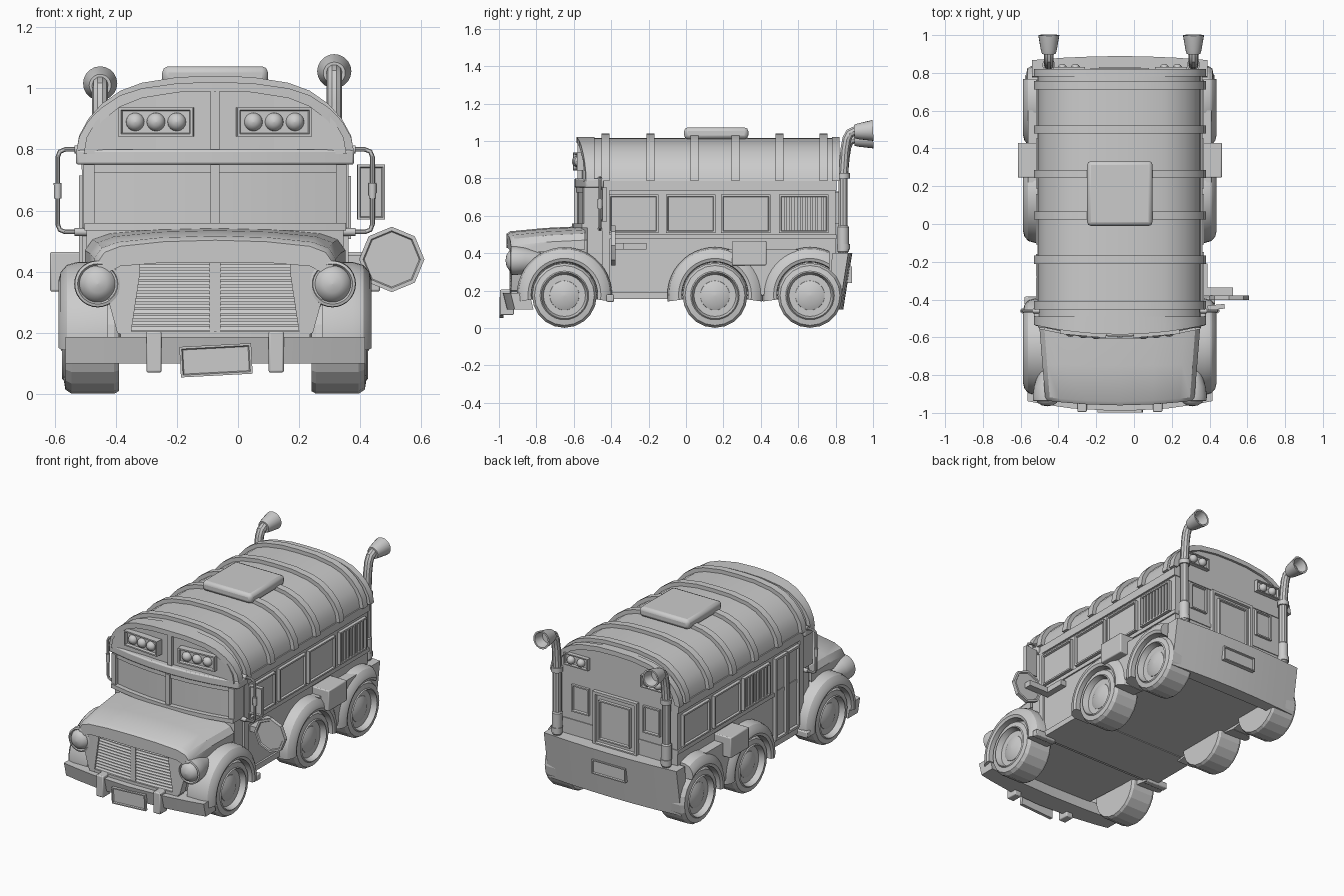
import bpy, bmesh, math
from mathutils import Matrix, Vector

if "Cube" in bpy.data.objects:
    bpy.data.objects.remove(bpy.data.objects["Cube"])

XC = -0.075          # body centre line
SIDES = (-1, 1)


def finish(name, bm, bevel=0, smooth=True):
    bmesh.ops.remove_doubles(bm, verts=bm.verts, dist=1e-5)
    bmesh.ops.recalc_face_normals(bm, faces=bm.faces)
    me = bpy.data.meshes.new(name)
    bm.to_mesh(me)
    bm.free()
    ob = bpy.data.objects.new(name, me)
    bpy.context.collection.objects.link(ob)
    ob.location.x = XC
    if bevel:
        m = ob.modifiers.new("bevel", 'BEVEL')
        m.width, m.segments = bevel, 2
    if smooth:
        bpy.ops.object.select_all(action='DESELECT')
        ob.select_set(True)
        bpy.context.view_layer.objects.active = ob
        bpy.ops.object.shade_smooth_by_angle(angle=math.radians(32))
    return ob


def grid(name, rings, bevel=0, smooth=True, cut_y=None):
    """Skin a list of equal-length closed vertex rings; optionally trim behind cut_y."""
    bm = bmesh.new()
    vs = [[bm.verts.new(p) for p in r] for r in rings]
    n = len(rings[0])
    for a, b in zip(vs, vs[1:]):
        for i in range(n):
            j = (i + 1) % n
            bm.faces.new((a[i], a[j], b[j], b[i]))
    bm.faces.new(vs[0])
    bm.faces.new(vs[-1])
    if cut_y is not None:
        bmesh.ops.bisect_plane(bm, geom=bm.verts[:] + bm.edges[:] + bm.faces[:], plane_co=(0, cut_y, 0),
                               plane_no=(0, 1, 0), clear_outer=True)
        bmesh.ops.holes_fill(bm, edges=[e for e in bm.edges if e.is_boundary], sides=0)
    return finish(name, bm, bevel, smooth)


def box(name, x, y, z, bevel=0):
    x, y, z = sorted(x), sorted(y), sorted(z)
    return grid(name, [[(x[0], y[0], h), (x[1], y[0], h), (x[1], y[1], h), (x[0], y[1], h)] for h in z], bevel)


def slab(name, cols, y0, y1, bow=0.0, mirror=True, tilt=0.0, back_bow=0.0, back_tilt=None, bevel=0):
    """Upright slab bowed across x, from columns (x, z_low, z_high)."""
    if mirror:
        cols = [(-x, a, b) for x, a, b in reversed(cols) if x > 0] + cols
    back_tilt = tilt if back_tilt is None else back_tilt
    rings = []
    for x, a, b in cols:
        k, t, u = (x / 0.45) ** 2, tilt * (b - a) / 2, back_tilt * (b - a) / 2
        f, r = y0 + bow * k, y1 + back_bow * k
        rings.append([(x, f - t, a), (x, f + t, b), (x, r + u, b), (x, r - u, a)])
    return grid(name, rings, bevel)


def panel(name, loc, w, h, d, border, rec, yaw=0, roll=0):
    """Box with a recessed front face; faces -y before yaw."""
    bm = bmesh.new()
    bmesh.ops.create_cube(bm, size=1, matrix=Matrix.Diagonal((w, d, h, 1)))
    f = min(bm.faces, key=lambda q: q.calc_center_median().y)
    bmesh.ops.inset_region(bm, faces=[f], thickness=border)
    bmesh.ops.inset_region(bm, faces=[f], thickness=0.005)
    bmesh.ops.translate(bm, verts=f.verts, vec=(0, rec, 0))
    bm.transform(Matrix.Translation(loc) @ Matrix.Rotation(math.radians(yaw), 4, 'Z')
                 @ Matrix.Rotation(math.radians(roll), 4, 'Y'))
    return finish(name, bm, smooth=False)


def lathe(name, prof, loc, axis, n=24, smooth=True):
    """Revolve (radius, distance along axis) points."""
    q = Vector(axis).to_track_quat('Z', 'Y')
    rings = [[Vector(loc) + q @ Vector((max(r, 1e-4) * math.cos(math.tau * i / n),
                                        max(r, 1e-4) * math.sin(math.tau * i / n), t)) for i in range(n)]
             for r, t in prof]
    return grid(name, rings, smooth=smooth)


def ball(name, loc, r):
    lathe(name, [(r * math.sin(a * math.pi / 8), -r * math.cos(a * math.pi / 8)) for a in range(9)], loc, (0, 1, 0), 16)


def tube(name, pts, r):
    cu = bpy.data.curves.new(name, 'CURVE')
    cu.dimensions, cu.bevel_depth, cu.bevel_resolution, cu.use_fill_caps = '3D', r, 3, True
    sp = cu.splines.new('POLY')
    sp.points.add(len(pts) - 1)
    for p, co in zip(sp.points, pts):
        p.co = (*co, 1)
    tmp = bpy.data.objects.new(name + "_path", cu)
    bm = bmesh.new()
    bpy.context.collection.objects.link(tmp)
    bm.from_mesh(tmp.evaluated_get(bpy.context.evaluated_depsgraph_get()).to_mesh())
    bpy.data.objects.remove(tmp)
    return finish(name, bm)


# Main body, skirt and rails
box("body", (-.425, .425), (-.43, .80), (.16, .79))
box("skirt", (-.437, .437), (-.41, -.07), (.155, .19))
box("belt_rail", (-.434, .434), (-.42, .805), (.475, .50))
box("drip_rail", (-.437, .437), (-.45, .805), (.735, .785))

# Roof shell and ribs
ARCH = [(0, 1.04), (.12, 1.037), (.24, 1.018), (.31, .992), (.37, .95), (.415, .90), (.445, .845), (.455, .785)]


def roof(name, y0, y1, sx, sz):
    half = [(x * sx, .78 + (z - .78) * sz) for x, z in ARCH]
    prof = [(-x, z) for x, z in reversed(half[1:])] + half
    grid(name, [[(x, y, z) for x, z in prof] for y in (y0, y1)])


roof("roof", -.55, .80, .945, .91)
for y in (-.43, -.19, .045, .265, .50, .735):
    roof("roof_rib", y - .022, y + .022, 1, 1)
box("roof_hatch", (-.173, .173), (-.01, .333), (1.01, 1.072), .02)

# Front and rear roof caps: recessed panel plus raised rim
RIM = [(0, .99, 1.02), (.12, .987, 1.017), (.24, .968, 1.0), (.31, .94, .977), (.37, .893, .938),
       (.40, .845, .91), (.42, .79, .885), (.445, .785, .84), (.455, .785, .79)]
FACE = [(x, .785, b) for x, a, b in RIM]
slab("front_cap", FACE, -.56, -.50, .05)
slab("front_cap_rim", RIM, -.585, -.49, .05)
slab("front_cap_bar", [(.015, .79, 1.0)], -.58, -.54)
slab("rear_cap", FACE, .805, .78)
slab("rear_cap_rim", RIM, .82, .78)

# Front and rear roof lights
for s in SIDES:
    panel("front_light_bar", (s * .193, -.57, .89), .245, .095, .045, .012, .015, yaw=s * 5)
    for x in (.125, .193, .261):
        ball("front_roof_light", (s * x, -.583 + .05 * (x / .45) ** 2, .89), .031)
    panel("rear_light_bar", (s * .27, .815, .885), .17, .075, .03, .01, .012, yaw=180)
    for x in (.235, .305):
        ball("rear_roof_light", (s * x, .822, .885), .026)

# Windshield and cowl
W = (0, .14, .28, .42)
slab("cowl", [(x, .18, .75) for x in W], -.58, -.42, .06)
slab("windshield_sill", [(x, .535, .56) for x in W + (.428,)], -.61, -.44, .06)
slab("windshield_header", [(x, .725, .75) for x in W + (.428,)], -.59, -.44, .06)
slab("windshield_ledge", [(x, .75, .80) for x in W + (.455,)], -.597, -.44, .06, bevel=.008)
slab("windshield_bar", [(.015, .54, .75)], -.60, -.55)
for s in SIDES:
    slab("windshield_pillar", [(s * .395, .54, .75), (s * .43, .54, .75)], -.60, -.44, .06, mirror=False)
    box("cab_pillar", (s * .42, s * .436), (-.45, -.41), (.20, .74))

# Hood and nose
SIDE = [(.30, .18), (.385, .40), (.385, .47)]


def nose_ring(y, pts, k, bow):
    full = pts + [(-x, z) for x, z in reversed(pts)]
    return [(x * k, y + bow * (x / .45) ** 2, z) for x, z in full]


grid("nose", [nose_ring(-.925, SIDE, .98, .03), nose_ring(-.52, SIDE, 1.06, 0)])
LID = [(.41, .40), (.41, .45), (.385, .485), (.33, .505), (.18, .52), (0, .525)]
UNDER = [(0, .45), (.2, .45), (.33, .44)]
rings = []
for y, k, dz, bow in ((-.96, .94, -.022, .03), (-.94, .965, -.008, .03), (-.75, 1.0, .01, .01), (-.54, 1.04, .02, 0)):
    half = UNDER[1:] + LID[:-1]
    full = [UNDER[0]] + half + [LID[-1]] + [(-x, z) for x, z in reversed(half)]
    rings.append([(x * k, y + bow * (x / .45) ** 2, z + dz) for x, z in full])
grid("hood", rings)

# Grille with slats
slab("grille_bar", [(.018, .19, .46)], -.945, -.88)
slab("grille_base", [(0, .17, .205), (.15, .17, .205), (.31, .17, .205)], -.95, -.88, .03)
for s in SIDES:
    slab("grille_cheek", [(s * .245, .40, .455), (s * .26, .30, .455), (s * .278, .18, .455), (s * .32, .20, .455),
                          (s * .375, .40, .455)], -.95, -.88, .03, mirror=False)
    for i in range(13):
        z = .208 + i * .0185
        xo = .277 - .032 * i / 12
        slab("grille_slat", [(s * x, z, z + .012) for x in (.018, .14, xo)], -.94, -.90, .03, mirror=False, tilt=.6)
    lathe("headlight", [(0, .055), (.03, .05), (.052, .035), (.06, .018), (.066, .028), (.075, .025), (.077, .0),
                        (.07, -.05), (.045, -.13), (0, -.15)], (s * .384, -.91, .36), (0, -1, 0), 28)

# Bumpers, guards and plates
slab("front_bumper", [(x, .10, .187) for x in (0, .25, .40, .49)], -.98, -.85, .045, tilt=-.25, back_bow=.02)
slab("rear_bumper", [(x, .10, .40) for x in (0, .14, .30, .465)], .865, .77, -.02, tilt=.16, back_tilt=.08)
for s in SIDES:
    box("bumper_guard", (s * .175, s * .225), (-.995, -.92), (.07, .205), .006)
panel("front_plate", (.003, -.987, .11), .235, .10, .02, .01, .008, roll=-3)
panel("rear_plate", (0, .875, .285), .235, .09, .025, .01, .008, yaw=180)

# Wheels and fenders
TIRE = [(.10, -.09), (.165, -.09), (.173, -.075), (.173, .065), (.16, .085), (.13, .09), (.12, .06), (.05, .06)]
RIMS = [(.10, 0), (.132, .088), (.124, .096), (.112, .06), (.085, .045), (.078, .062), (.05, .075), (0, .08)]
SECT = [(.35, .17), (.35, .255), (.45, .255), (.485, .245), (.505, .222), (.512, .195), (.505, .178)]
angs = [math.radians(-8 + 196 * i / 24) for i in range(25)]
for s in SIDES:
    for y in (-.65, .155, .663):
        lathe("tire", TIRE, (s * .405, y, .174), (s, 0, 0), 20, smooth=False)
        lathe("wheel_rim", RIMS, (s * .405, y, .174), (s, 0, 0), 32)
        grid("fender", [[(s * x, y + r * math.cos(a), .177 + r * math.sin(a)) for x, r in SECT] for a in angs],
             cut_y=.768 if y > .6 else None)
    grid("fender_web", [[(x, .22, .42), (x, .409, .17), (x, .60, .42)] for x in (s * .40, s * .485)])
    box("side_locker", (s * .40, s * .54), (.245, .43), (.335, .465), .006)
    box("fender_foot", (s * .36, s * .505), (-.425, -.385), (.14, .18), .006)

# Side windows, vents and entry door
for s in SIDES:
    for i, y in enumerate((-.28, .025, .32, .63)):
        vent = i == (3 if s > 0 else 1)
        if s < 0 and i == 0:
            for dy in (-.062, .062):
                panel("door_leaf", (-.43, y + dy, .455), .12, .52, .03, .02, .015, yaw=-90)
            continue
        panel("side_vent" if vent else "side_window", (s * .43, y, .61), .265, .205, .03, .014, .012, yaw=s * 90)
        if vent:
            for k in range(8):
                yy = y - .098 + k * .028
                box("vent_slat", (s * .425, s * .442), (yy - .007, yy + .007), (.52, .70))

# Rear door and windows
panel("rear_door", (0, .80, .56), .31, .34, .05, .025, .015, yaw=180)
panel("rear_door_window", (0, .815, .56), .22, .25, .03, .012, .012, yaw=180)
for s in SIDES:
    panel("rear_window", (s * .25, .80, .64), .12, .17, .03, .012, .012, yaw=180)

# Exhaust stacks (left one sits lower and slightly further in)
for x, dz in ((-.376, -.04), (.39, 0)):
    tube("exhaust_pipe", [(x, .84, .38), (x, .84, .80), (x, .85, .95 + dz), (x, .86, 1.01 + dz), (x, .875, 1.04 + dz),
                          (x, .90, 1.052 + dz), (x, .93, 1.056 + dz)], .026)
    lathe("exhaust_bell", [(.036, .0), (.042, .02), (.056, .10), (.046, .10), (.034, .04), (0, .04)],
          (x, .90, 1.05 + dz), (0, 1, .06), 20)
    lathe("exhaust_sleeve", [(.024, 0), (.031, .01), (.031, .14), (.024, .15)], (x, .84, .40), (0, 0, 1), 16)
    for z in (.42, .80):
        lathe("exhaust_clamp", [(.02, 0), (.034, 0), (.034, .03), (.02, .03)], (x, .842, z), (0, 0, 1), 16)

# Mirror brackets on both sides, one mirror on the right
for s in SIDES:
    tube("mirror_bracket", [(s * a, -.46, z) for a, z in ((.42, .80), (.49, .80), (.508, .793), (.515, .775), (.515, .555),
                                                         (.508, .537), (.49, .53), (.42, .53))], .008)
    lathe("bracket_grip", [(.012, 0), (.013, .05)], (s * .515, -.46, .64), (0, 0, 1), 12)
    for z in (.53, .80):
        lathe("bracket_mount", [(.013, 0), (.013, .04)], (s * .42, -.46, z), (s, 0, 0), 12)
panel("side_mirror", (.51, -.44, .66), .09, .18, .025, .01, .008, yaw=6)

# Fold-out octagon sign with its arm
lathe("octagon_sign", [(0, .006), (.09, .006), (.094, .012), (.107, .012), (.107, -.012), (.094, -.012), (.09, -.006),
                       (0, -.006)], (.578, -.39, .44), (0, -1, 0), 8, smooth=False)
box("sign_arm", (.425, .60), (-.382, -.335), (.42, .455))
box("sign_hinge", (.42, .465), (-.36, -.21), (.42, .455))
